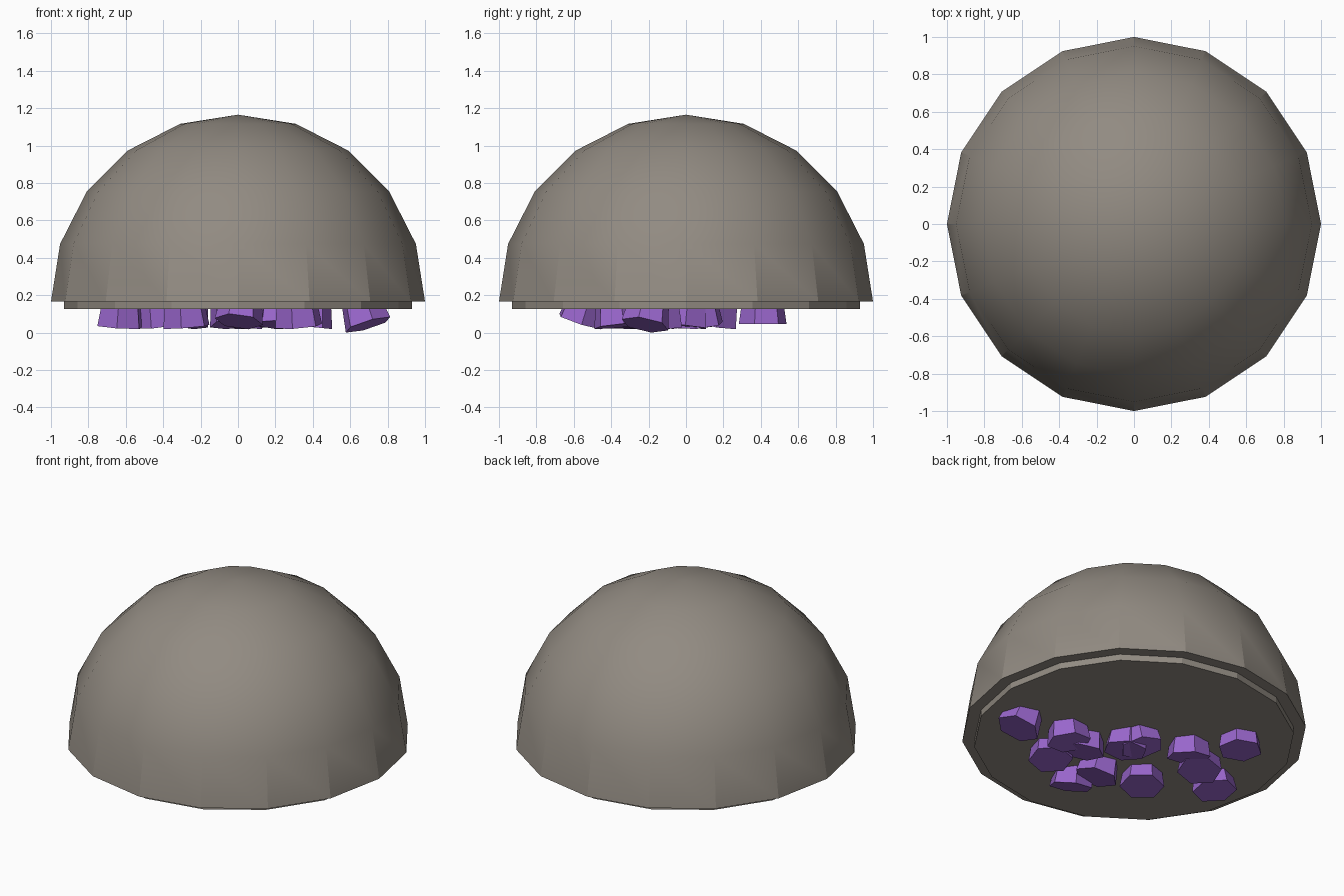
import bpy, bmesh, math, random
from mathutils import Vector, Matrix

if "Cube" in bpy.data.objects:
    bpy.data.objects.remove(bpy.data.objects["Cube"])

random.seed(4)


def material(name, color):
    m = bpy.data.materials.new(name)
    m.diffuse_color = (*color, 1)
    m.use_nodes = True
    m.node_tree.nodes["Principled BSDF"].inputs["Base Color"].default_value = m.diffuse_color
    return m


stone = material("warm_grey_stone", (0.287, 0.258, 0.223))
purple = material("purple_crystal", (0.319, 0.133, 0.604))


def finish(bm, name, mat, smooth_angle=None):
    bmesh.ops.recalc_face_normals(bm, faces=bm.faces)
    me = bpy.data.meshes.new(name)
    bm.to_mesh(me)
    bm.free()
    me.materials.append(mat)
    ob = bpy.data.objects.new(name, me)
    bpy.context.collection.objects.link(ob)
    if smooth_angle:
        bpy.ops.object.select_all(action='DESELECT')
        ob.select_set(True)
        bpy.context.view_layer.objects.active = ob
        bpy.ops.object.shade_smooth_by_angle(angle=math.radians(smooth_angle))
    return ob


# Dome: upper half of a 16-sided sphere, closed below
RIM_Z = 0.165
bm = bmesh.new()
bmesh.ops.create_uvsphere(bm, u_segments=16, v_segments=10, radius=1)
bmesh.ops.delete(bm, geom=[v for v in bm.verts if v.co.z < -0.01], context='VERTS')
bmesh.ops.holes_fill(bm, edges=[e for e in bm.edges if e.is_boundary], sides=0)
bmesh.ops.translate(bm, verts=bm.verts, vec=(0, 0, RIM_Z))
finish(bm, "rock_dome", stone, 21)

# Base: thin 16-sided plate set in from the rim
bm = bmesh.new()
bmesh.ops.create_cone(bm, cap_ends=True, segments=16, radius1=0.93, radius2=0.93, depth=0.06,
                      matrix=Matrix.Translation((0, 0, 0.155)))
# Line the corners up with the dome, which has one on the x axis
corner = max(bm.verts, key=lambda v: v.co.x).co
bmesh.ops.rotate(bm, verts=bm.verts, cent=(0, 0, 0),
                 matrix=Matrix.Rotation(-math.atan2(corner.y, corner.x), 3, 'Z'))
finish(bm, "base_plate", stone)

# Crystals: x, y, then sideways lean of the lower face
crystals = [
    (0.68, -0.21, 0.30, -0.18), (0.38, -0.14, -0.10, 0.00),
    (0.32, -0.37, 0.08, 0.10), (0.23, -0.18, 0.00, -0.20),
    (0.06, 0.00, 0.05, -0.10), (0.01, 0.07, -0.15, 0.10),
    (0.01, -0.55, -0.12, -0.32), (-0.03, -0.36, 0.12, -0.22),
    (-0.28, -0.26, 0.08, 0.05), (-0.28, 0.16, -0.15, -0.20),
    (-0.43, 0.08, 0.12, 0.10), (-0.63, -0.03, -0.06, 0.08),
    (-0.46, 0.41, 0.00, 0.00),
]
LENGTH, R_LOW, R_HIGH = 0.2, 0.13, 0.10
for i, (x, y, lx, ly) in enumerate(crystals):
    axis = Vector((-lx, -ly, 1)).normalized()
    turn = axis.to_track_quat('Z', 'Y').to_matrix().to_4x4()
    spin = Matrix.Rotation(random.uniform(0, math.pi / 3), 4, 'Z')
    low = Vector((x + lx * 0.05, y + ly * 0.05, 0.02 + 0.115 * math.hypot(lx, ly)))
    if lx == ly == 0:
        low.z = 0.045
    bm = bmesh.new()
    bmesh.ops.create_cone(bm, cap_ends=True, segments=6, radius1=R_LOW, radius2=R_HIGH, depth=LENGTH,
                          matrix=Matrix.Translation(low) @ turn @ spin
                          @ Matrix.Translation((0, 0, LENGTH / 2)))
    # Keep the foot of every crystal on the ground
    drop = min(v.co.z for v in bm.verts)
    if drop < 0.005 or i == 0:
        bmesh.ops.translate(bm, verts=bm.verts, vec=(0, 0, -drop))
    finish(bm, f"crystal_{i + 1}", purple)
